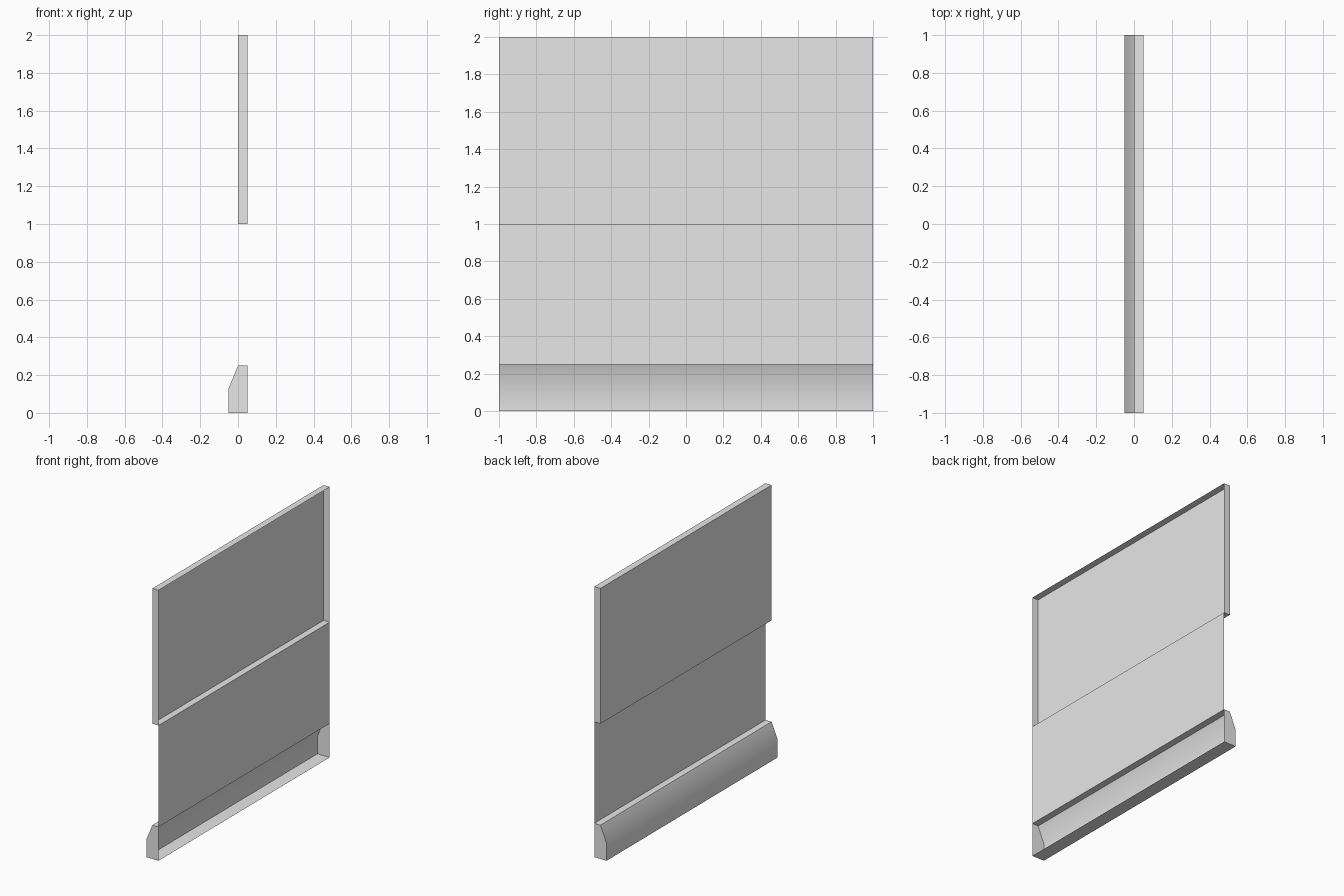
import bpy
import bmesh
import math

cube = bpy.data.objects.get("Cube")
if cube:
    bpy.data.objects.remove(cube, do_unlink=True)

# Single wall colour
grey = bpy.data.materials.new("plain grey")
grey.use_nodes = True
colour = (0.8, 0.8, 0.8, 1)
grey.diffuse_color = colour
grey.node_tree.nodes["Principled BSDF"].inputs["Base Color"].default_value = colour

HALF_LENGTH = 1.0
BACK, FACE, FOOT = 0.05, 0.0, -0.05   # x of open back, panel face, skirting face


def sweep(name, profile, caps=True):
    """Sweep an open (x, z) profile along y, with optional end caps."""
    bm = bmesh.new()
    front = [bm.verts.new((x, -HALF_LENGTH, z)) for x, z in profile]
    back = [bm.verts.new((x, HALF_LENGTH, z)) for x, z in profile]
    for i in range(len(profile) - 1):
        bm.faces.new((front[i], front[i + 1], back[i + 1], back[i]))
    if caps:
        bm.faces.new(front[::-1])
        bm.faces.new(back)
    mesh = bpy.data.meshes.new(name)
    bm.to_mesh(mesh)
    bm.free()
    mesh.materials.append(grey)
    obj = bpy.data.objects.new(name, mesh)
    bpy.context.collection.objects.link(obj)
    return obj


# Raised upper panel, open at the back
sweep("upper_panel", [(BACK, 1), (FACE, 1), (FACE, 2), (BACK, 2)])

# Thin recessed wall sheet between panel and skirting
sweep("wall_sheet", [(BACK, 0.25), (BACK, 1)], caps=False)

# Skirting board with a softened chamfer, open at the back
skirting = sweep("skirting_board", [(BACK, 0), (FOOT, 0), (FOOT, 0.13),
                                    (FACE, 0.25), (BACK, 0.25)])
bpy.ops.object.select_all(action='DESELECT')
skirting.select_set(True)
bpy.context.view_layer.objects.active = skirting
bpy.ops.object.shade_smooth_by_angle(angle=math.radians(30))
